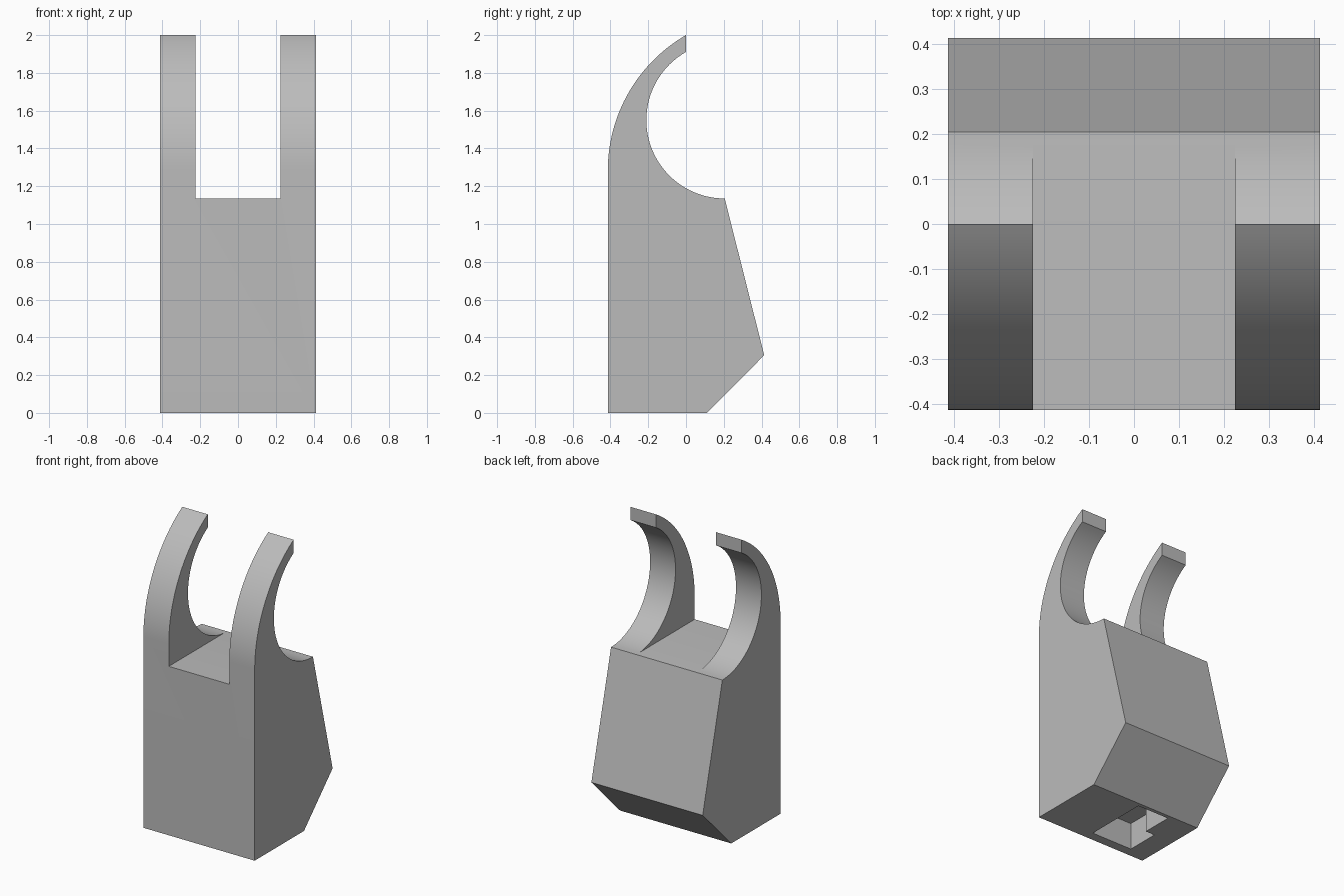
import bpy, bmesh
from math import cos, sin, pi, atan2, radians

old = bpy.data.objects.get("Cube")
if old:
    bpy.data.objects.remove(old, do_unlink=True)

grey = bpy.data.materials.new("plain grey")
grey.use_nodes = True
colour = (0.5, 0.5, 0.5, 1)
grey.diffuse_color = colour
grey.node_tree.nodes["Principled BSDF"].inputs["Base Color"].default_value = colour


def prism(name, outline, axis, start, end):
    """Extrude a flat outline along x (outline in y, z) or along z (outline in x, y)."""
    bm = bmesh.new()
    place = (lambda u, v: (start, u, v)) if axis == "x" else (lambda u, v: (u, v, start))
    face = bm.faces.new([bm.verts.new(place(u, v)) for u, v in outline])
    extruded = bmesh.ops.extrude_face_region(bm, geom=[face])["geom"]
    move = (end - start, 0, 0) if axis == "x" else (0, 0, end - start)
    bmesh.ops.translate(bm, vec=move, verts=[g for g in extruded if isinstance(g, bmesh.types.BMVert)])
    bmesh.ops.recalc_face_normals(bm, faces=bm.faces)
    mesh = bpy.data.meshes.new(name)
    bm.to_mesh(mesh)
    bm.free()
    mesh.materials.append(grey)
    obj = bpy.data.objects.new(name, mesh)
    bpy.context.collection.objects.link(obj)
    return obj


def arc(cy, cz, r, a, b, n):
    return [(cy + r * cos(a + (b - a) * i / n), cz + r * sin(a + (b - a) * i / n))
            for i in range(n + 1)]


# Side profile: slanted back, round cradle and curved outer hook
half = 0.414
cradle = arc(0.205, 1.55, 0.415, -pi / 2, atan2(0.361, -0.205) - 2 * pi, 40)
outer = arc(half, 1.283, 2 * half, atan2(0.717, -half), pi, 32)
profile = [(-half, 0), (0.11, 0), (half, 0.305)] + cradle + outer
holder = prism("hook_holder", profile, "x", -half, half)

# Gap between the two hooks
gap = prism("hook_gap_cutter", [(-1, 1.136), (1, 1.136), (1, 3), (-1, 3)], "x", -0.225, 0.225)

# Stepped socket in the underside
socket_outline = [(0.036, -0.35), (0.036, 0.085), (-0.2, 0.085),
                  (-0.2, -0.125), (-0.268, -0.125), (-0.268, -0.35)]
socket = prism("socket_cutter", socket_outline, "z", -0.1, 0.18)

for cutter in (gap, socket):
    cut = holder.modifiers.new(cutter.name, "BOOLEAN")
    cut.operation = "DIFFERENCE"
    cut.solver = "EXACT"
    cut.object = cutter

# Apply the cuts, drop the cutters and smooth the curves
bpy.context.view_layer.objects.active = holder
holder.select_set(True)
for name in [m.name for m in holder.modifiers]:
    bpy.ops.object.modifier_apply(modifier=name)
for cutter in (gap, socket):
    bpy.data.objects.remove(cutter, do_unlink=True)
bpy.ops.object.shade_smooth_by_angle(angle=radians(30))
